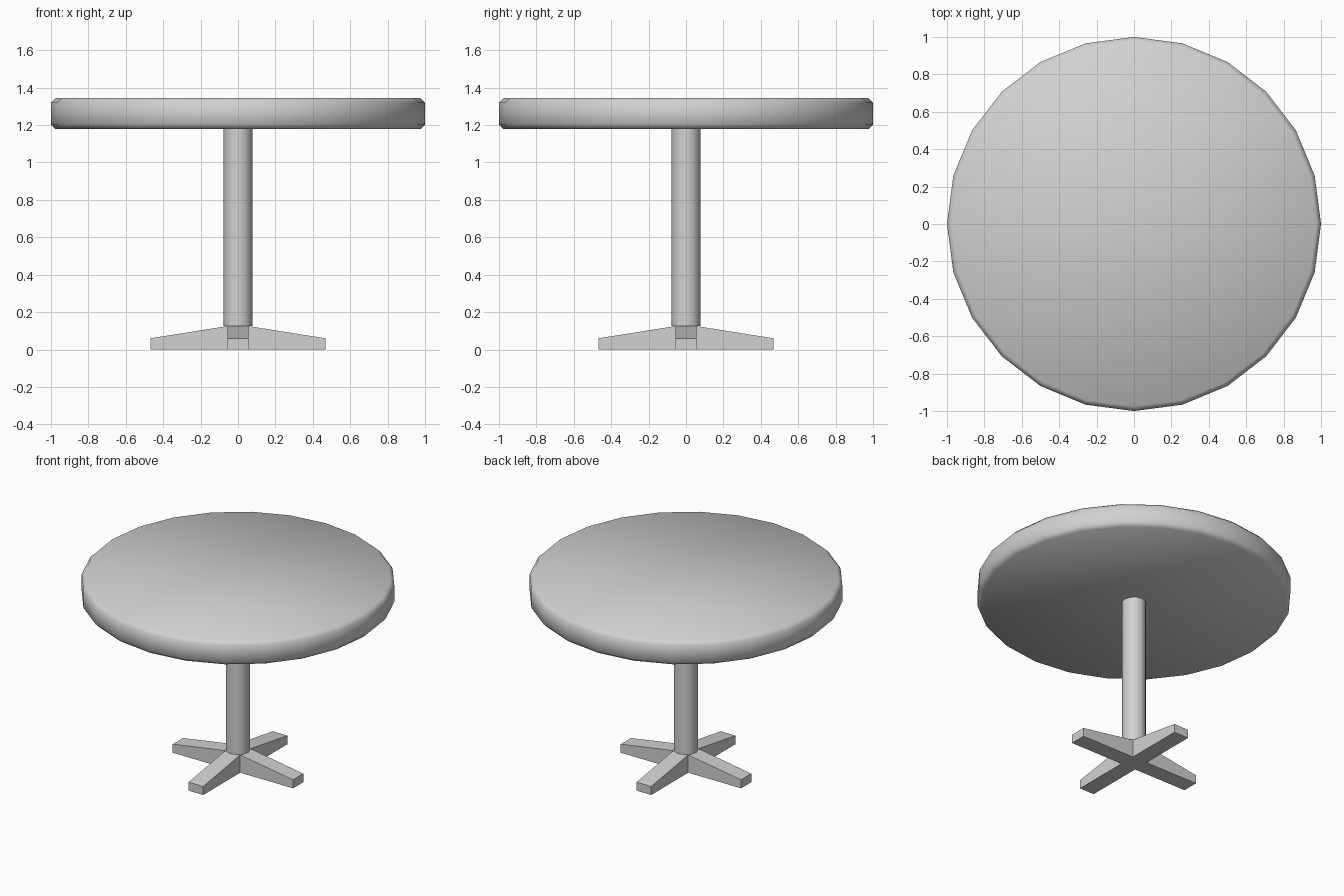
import bpy
import bmesh
from math import radians

cube = bpy.data.objects.get("Cube")
if cube:
    bpy.data.objects.remove(cube, do_unlink=True)

grey = bpy.data.materials.new("light grey")
grey.use_nodes = True
colour = (0.64, 0.64, 0.64, 1)
grey.diffuse_color = colour
grey.node_tree.nodes["Principled BSDF"].inputs["Base Color"].default_value = colour


def make_object(name, bm, smooth):
    bmesh.ops.recalc_face_normals(bm, faces=bm.faces)
    mesh = bpy.data.meshes.new(name)
    bm.to_mesh(mesh)
    bm.free()
    mesh.materials.append(grey)
    obj = bpy.data.objects.new(name, mesh)
    bpy.context.collection.objects.link(obj)
    if smooth:
        bpy.ops.object.select_all(action="DESELECT")
        obj.select_set(True)
        bpy.context.view_layer.objects.active = obj
        bpy.ops.object.shade_smooth_by_angle(angle=radians(50))
    return obj


def turned(name, profile, sides):
    """Lathe (radius, height) points into a capped solid with a vertex on +x."""
    bm = bmesh.new()
    rings = []
    for radius, z in profile:
        ring = bmesh.ops.create_circle(bm, segments=sides, radius=radius)["verts"]
        for v in ring:
            v.co.z = z
        rings.append(ring)
    for low, high in zip(rings, rings[1:]):
        for i in range(sides):
            j = (i + 1) % sides
            bm.faces.new((low[i], low[j], high[j], high[i]))
    bm.faces.new(rings[0])
    bm.faces.new(rings[-1])
    return make_object(name, bm, True)


# Round top with chamfered rims
BOTTOM, TOP, CHAMFER = 1.178, 1.345, 0.025
turned("table_top", [(1 - CHAMFER, BOTTOM), (1, BOTTOM + CHAMFER),
                     (1, TOP - CHAMFER), (1 - CHAMFER, TOP)], 24)

# Central post
HUB = 0.125
turned("post", [(0.078, HUB), (0.078, BOTTOM)], 12)

# Cross foot: square hub with four tapering arms pulled from its sides
HALF, REACH, TIP = 0.057, 0.468, 0.06
bm = bmesh.new()
bmesh.ops.create_cube(bm, size=1)
for v in bm.verts:
    v.co.x *= 2 * HALF
    v.co.y *= 2 * HALF
    v.co.z = HUB if v.co.z > 0 else 0
bm.normal_update()
for face in [f for f in bm.faces if abs(f.normal.z) < 0.5]:
    direction = face.normal.copy()
    arm = bmesh.ops.extrude_discrete_faces(bm, faces=[face])["faces"][0]
    for v in arm.verts:
        v.co += direction * (REACH - HALF)
        v.co.z = min(v.co.z, TIP)
bmesh.ops.remove_doubles(bm, verts=bm.verts, dist=0.0001)
make_object("cross_foot", bm, False)
